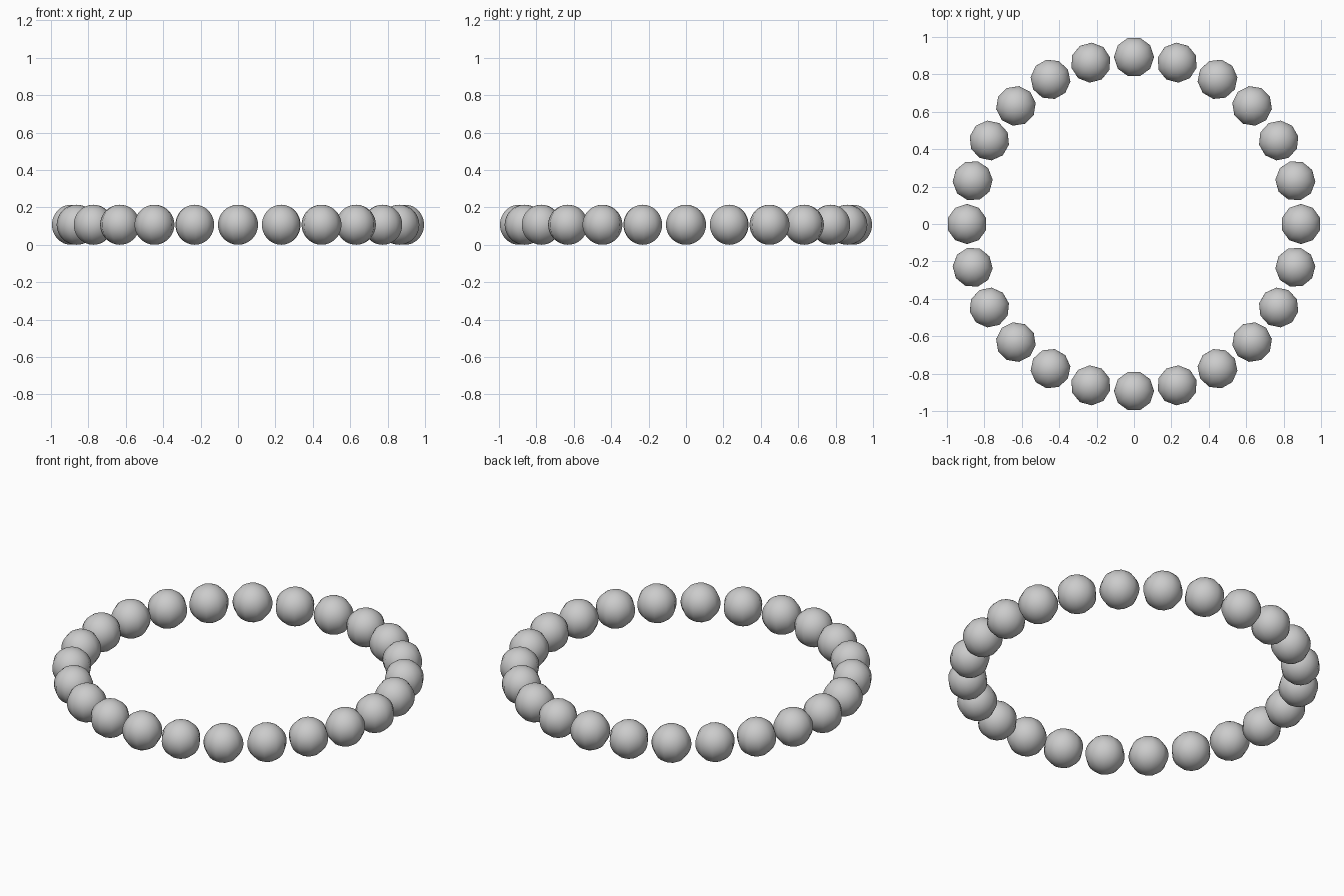
import bpy, math

if "Cube" in bpy.data.objects:
    bpy.data.objects.remove(bpy.data.objects["Cube"])

COUNT, RING, R = 24, 0.893, 0.107

# beads: few sides around the upright axis, many rings, turned to face outward
for i in range(COUNT):
    a = 2 * math.pi * i / COUNT
    bpy.ops.mesh.primitive_uv_sphere_add(
        segments=10, ring_count=24, radius=R,
        location=(RING * math.cos(a), RING * math.sin(a), R), rotation=(0, 0, a))
    bead = bpy.context.object
    bead.name = f"bead_{i + 1:02d}"
    bpy.ops.object.shade_smooth()
